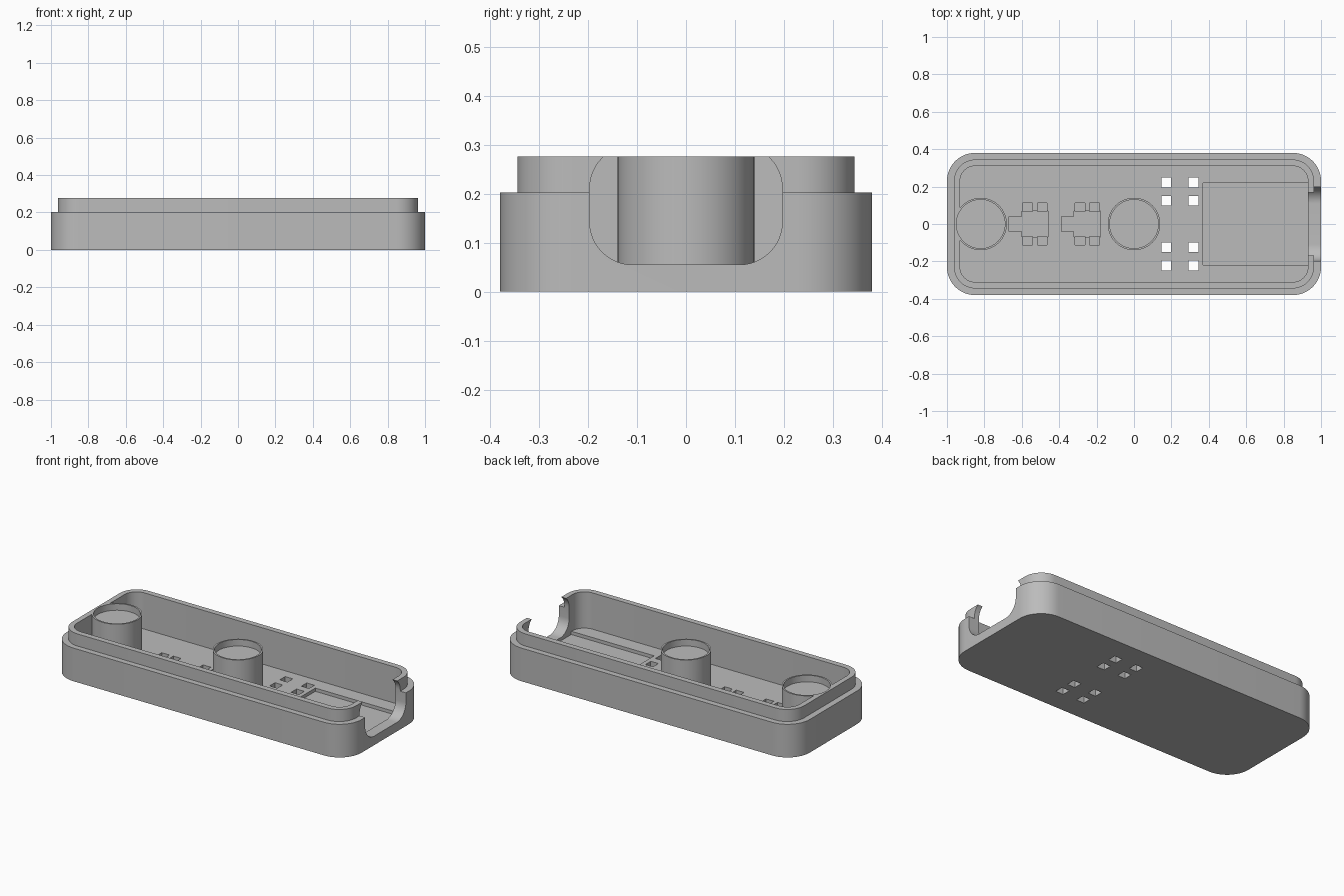
import bpy, bmesh, math

cube = bpy.data.objects.get("Cube")
if cube:
    bpy.data.objects.remove(cube, do_unlink=True)

grey = bpy.data.materials.new("plain grey")
grey.use_nodes = True
grey.diffuse_color = (0.5, 0.5, 0.5, 1)
grey.node_tree.nodes["Principled BSDF"].inputs["Base Color"].default_value = (0.5, 0.5, 0.5, 1)


def rounded(hx, hy, r, seg=12):
    """Outline of a rounded rectangle, counter-clockwise."""
    pts = []
    for i, (sx, sy) in enumerate([(1, 1), (-1, 1), (-1, -1), (1, -1)]):
        for k in range(seg + 1):
            a = math.pi / 2 * (i + k / seg)
            pts.append((sx * (hx - r) + r * math.cos(a), sy * (hy - r) + r * math.sin(a)))
    return pts


def circle(cx, r, seg=64):
    return [(cx + r * math.cos(2 * math.pi * k / seg), r * math.sin(2 * math.pi * k / seg))
            for k in range(seg)]


def box(x0, x1, y0, y1):
    return [(x0, y0), (x1, y0), (x1, y1), (x0, y1)]


def loft(name, rings, place=lambda x, y, z: (x, y, z)):
    """Closed solid through a stack of (outline, height) rings."""
    bm = bmesh.new()
    loops = [[bm.verts.new(place(x, y, z)) for x, y in pts] for pts, z in rings]
    n = len(loops[0])
    for a, b in zip(loops, loops[1:]):
        for i in range(n):
            j = (i + 1) % n
            bm.faces.new((a[i], a[j], b[j], b[i]))
    bm.faces.new(loops[0][::-1])
    bm.faces.new(loops[-1])
    bmesh.ops.recalc_face_normals(bm, faces=bm.faces)
    mesh = bpy.data.meshes.new(name)
    bm.to_mesh(mesh)
    bm.free()
    mesh.materials.append(grey)
    ob = bpy.data.objects.new(name, mesh)
    bpy.context.collection.objects.link(ob)
    return ob


def prism(name, pts, z0, z1, **kw):
    return loft(name, [(pts, z0), (pts, z1)], **kw)


def combine(target, tool, operation):
    """Apply one boolean and drop the tool."""
    mod = target.modifiers.new("cut", 'BOOLEAN')
    mod.operation = operation
    mod.solver = 'EXACT'
    mod.object = tool
    bpy.context.view_layer.objects.active = target
    bpy.ops.object.modifier_apply(modifier=mod.name)
    bpy.data.objects.remove(tool, do_unlink=True)


TOP, STEP, FLOOR = 0.277, 0.203, 0.055

# Tray: outer wall, step, lip and cavity in one profile
outer = rounded(1.0, 0.38, 0.15)
lip = rounded(0.962, 0.345, 0.115)
inner = rounded(0.93, 0.31, 0.08)
tray = loft("case_tray", [(outer, 0), (outer, STEP), (lip, STEP), (lip, TOP),
                          (inner, TOP), (inner, FLOOR)])

# Round pillars with a shallow cup on top
for cx in (-0.82, 0.0):
    combine(tray, prism("pillar", circle(cx, 0.14), 0.04, TOP), 'UNION')
    combine(tray, prism("cup", circle(cx, 0.13), TOP - 0.04, TOP + 0.1), 'DIFFERENCE')

# Rounded connector opening in the left end wall
opening = prism("opening", rounded(0.197, 0.122, 0.088), 0.925, 1.1,
                place=lambda x, y, z: (z, x, y + FLOOR + 0.1222))
combine(tray, opening, 'DIFFERENCE')

# Shallow rectangular pocket in the floor
combine(tray, prism("pocket", box(0.37, 0.932, -0.22, 0.22), 0.035, FLOOR + 0.001), 'DIFFERENCE')

# Part-shaped pockets: body, tab and four legs
for x in (-0.60, -0.32):
    combine(tray, prism("tab", box(x - 0.068, x + 0.01, -0.04, 0.04), 0.045, 0.06), 'DIFFERENCE')
    combine(tray, prism("body", box(x, x + 0.14, -0.07, 0.07), 0.04, 0.06), 'DIFFERENCE')
    for dx in (0.005, 0.083):
        for s in (-1, 1):
            y0, y1 = sorted((s * 0.068, s * 0.112))
            combine(tray, prism("leg", box(x + dx, x + dx + 0.053, y0, y1), 0.03, 0.06), 'DIFFERENCE')

# Square holes through the floor
h = 0.026
for x in (0.172, 0.318):
    for y in (-0.222, -0.124, 0.124, 0.222):
        combine(tray, prism("hole", box(x - h, x + h, y - h, y + h), -0.1, 0.1), 'DIFFERENCE')

# Smooth the curved walls, keep the corners crisp
bpy.ops.object.select_all(action='DESELECT')
tray.select_set(True)
bpy.context.view_layer.objects.active = tray
bpy.ops.object.shade_smooth_by_angle(angle=math.radians(30))
